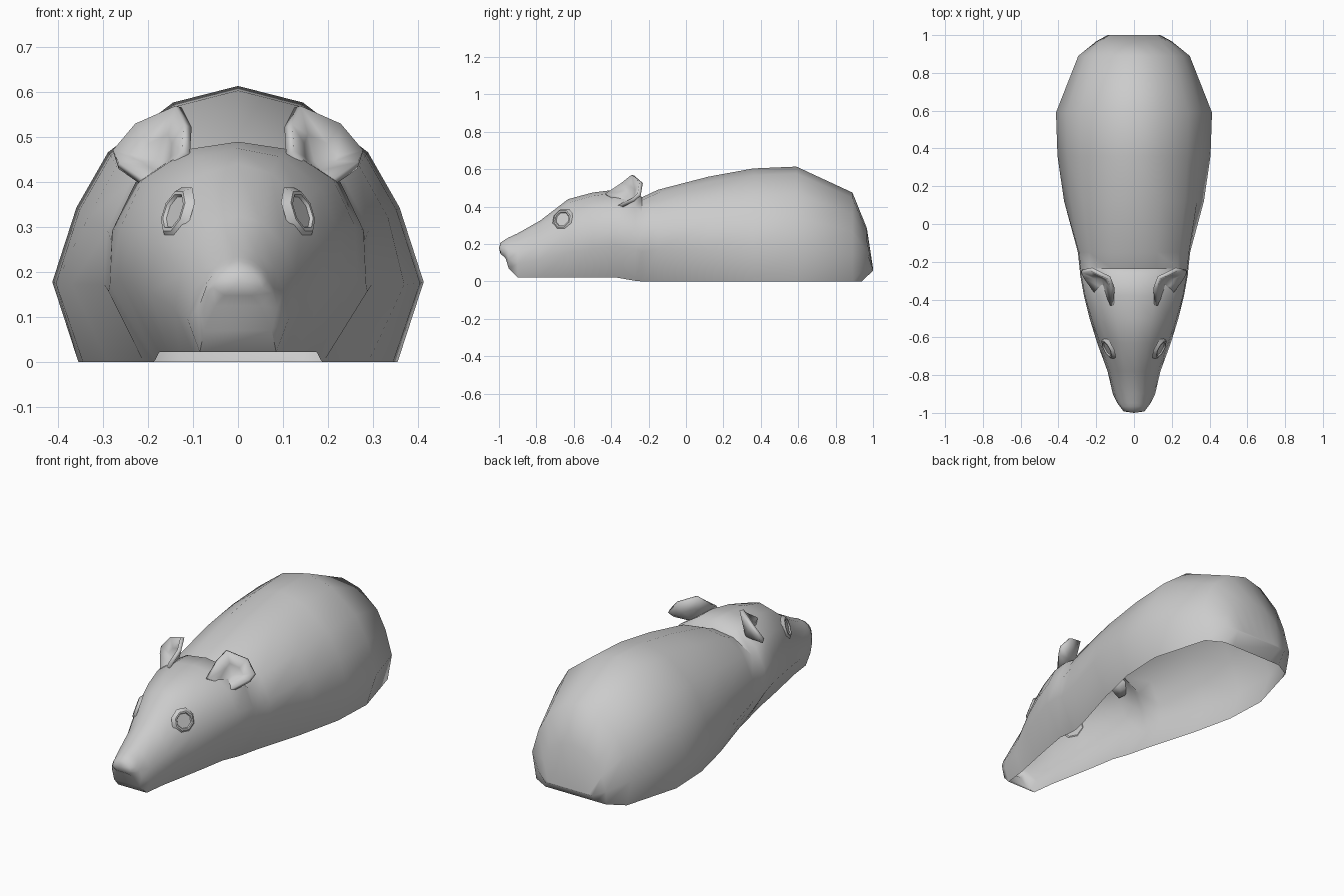
import bpy, bmesh, math
from mathutils import Vector
from mathutils.bvhtree import BVHTree

if "Cube" in bpy.data.objects:
    bpy.data.objects.remove(bpy.data.objects["Cube"])


def finish(bm, name, angle=40):
    me = bpy.data.meshes.new(name)
    bmesh.ops.recalc_face_normals(bm, faces=bm.faces)
    bm.to_mesh(me)
    ob = bpy.data.objects.new(name, me)
    bpy.context.collection.objects.link(ob)
    bpy.ops.object.select_all(action='DESELECT')
    ob.select_set(True)
    bpy.context.view_layer.objects.active = ob
    bpy.ops.object.shade_smooth_by_angle(angle=math.radians(angle))
    return ob


# Body stations: y, bottom half-width, widest half-width, bottom z, top z, boxiness
stations = [
    (-.992, .03, .055, .148, .207, 0),
    (-.965, .05, .076, .125, .225, 0),
    (-.948, .075, .088, .07, .235, .3),
    (-.90, .085, .112, .022, .257, .3),
    (-.78, .10, .14, .022, .325, .4),
    (-.63, .13, .195, .022, .44, .5),
    (-.50, .155, .235, .022, .475, .8),
    (-.38, .175, .265, .022, .49, 1),
    (-.27, .185, .285, .003, .487, 1),
    (-.235, .19, .288, 0, .45, 1),
    (-.15, .21, .297, 0, .49, 1),
    (.12, .29, .37, 0, .56, .3),
    (.36, .345, .405, 0, .604, 0),
    (.59, .355, .413, 0, .614, 0),
    (.89, .27, .295, 0, .475, 0),
    (.967, .18, .20, 0, .285, 0),
    (1.0, .12, .14, 0, .07, 0),
]


def half_section(y, b, w, z0, z1, f):
    h = z1 - z0
    prof = [(1, .29 + .06 * f), (.87 + .11 * f, .56 + .04 * f),
            (.7 + .1 * f, .76 + .06 * f), (.35 + .06 * f, .94 + .025 * f), (0, 1)]
    if y == 1.0:   # rump lip: sits just above the floor
        prof = [(a, .75 + .25 * t) for a, t in prof]
    return [(b, min(y, .94), z0)] + [(w * a, y, z0 + h * t) for a, t in prof]


# Open-bottomed body shell, with the chin, nose and rump closed
bm = bmesh.new()
rings = []
for st in stations:
    half = half_section(*st)
    pts = half + [(-x, y, z) for x, y, z in reversed(half[:-1])]
    rings.append([bm.verts.new(p) for p in pts])
for r, q in zip(rings, rings[1:]):
    for i in range(len(r) - 1):
        bm.faces.new((r[i], r[i + 1], q[i + 1], q[i]))
for r, q in zip(rings[:3], rings[1:4]):
    bm.faces.new((r[0], q[0], q[-1], r[-1]))
tip = bm.verts.new((0, -1, .178))
nose = rings[0]
for i in range(len(nose)):
    bm.faces.new((nose[i - 1], nose[i], tip))
last = rings[-1]
for i in range(4):
    bm.faces.new((last[i], last[i + 1], last[9 - i], last[10 - i]))
bm.faces.new(last[4:7])
bmesh.ops.recalc_face_normals(bm, faces=bm.faces)
bm.normal_update()
tree = BVHTree.FromBMesh(bm)
finish(bm, "body", 55)
bm.free()

# Eyes: octagonal low rim with a sunken flat eye
for side, label in ((1, "left"), (-1, "right")):
    loc, nor, _, _ = tree.ray_cast(Vector((side, -.66, .333)), Vector((-side, 0, 0)))
    if nor.x * side < 0:
        nor = -nor
    u = nor.cross(Vector((0, 0, 1))).normalized()
    v = nor.cross(u)
    bm = bmesh.new()
    loops = []
    for rad, d in ((.066, -.008), (.05, .008), (.042, .008), (.038, .001)):
        loops.append([bm.verts.new(loc + nor * d + rad * (
            u * math.cos(a * math.pi / 4 + .39) + v * math.sin(a * math.pi / 4 + .39)))
            for a in range(8)])
    for r, q in zip(loops, loops[1:]):
        for i in range(8):
            j = (i + 1) % 8
            bm.faces.new((r[i], r[j], q[j], q[i]))
    bm.faces.new(loops[-1])
    finish(bm, label + "_eye")
    bm.free()

# Ears: cupped fan with its root sunk into the head, thickened
outline = [(.116, -.43, .465), (.112, -.34, .525), (.132, -.285, .568), (.225, -.24, .528),
           (.277, -.25, .466), (.266, -.28, .437), (.205, -.365, .395), (.15, -.36, .42)]
for side, label in ((1, "left"), (-1, "right")):
    bm = bmesh.new()
    rim = [bm.verts.new((x * side, y, z)) for x, y, z in outline]
    cup = Vector((.165 * side, -.285, .44))
    inner = [bm.verts.new(cup.lerp(v.co, .5)) for v in rim]
    n = len(rim)
    for i in range(n):
        j = (i + 1) % n
        bm.faces.new((rim[i], rim[j], inner[j], inner[i]))
    center = bm.verts.new(cup)
    for i in range(n):
        bm.faces.new((inner[i], inner[(i + 1) % n], center))
    ob = finish(bm, label + "_ear", 50)
    bm.free()
    mod = ob.modifiers.new("thickness", 'SOLIDIFY')
    mod.thickness = .02
    mod.offset = 0
